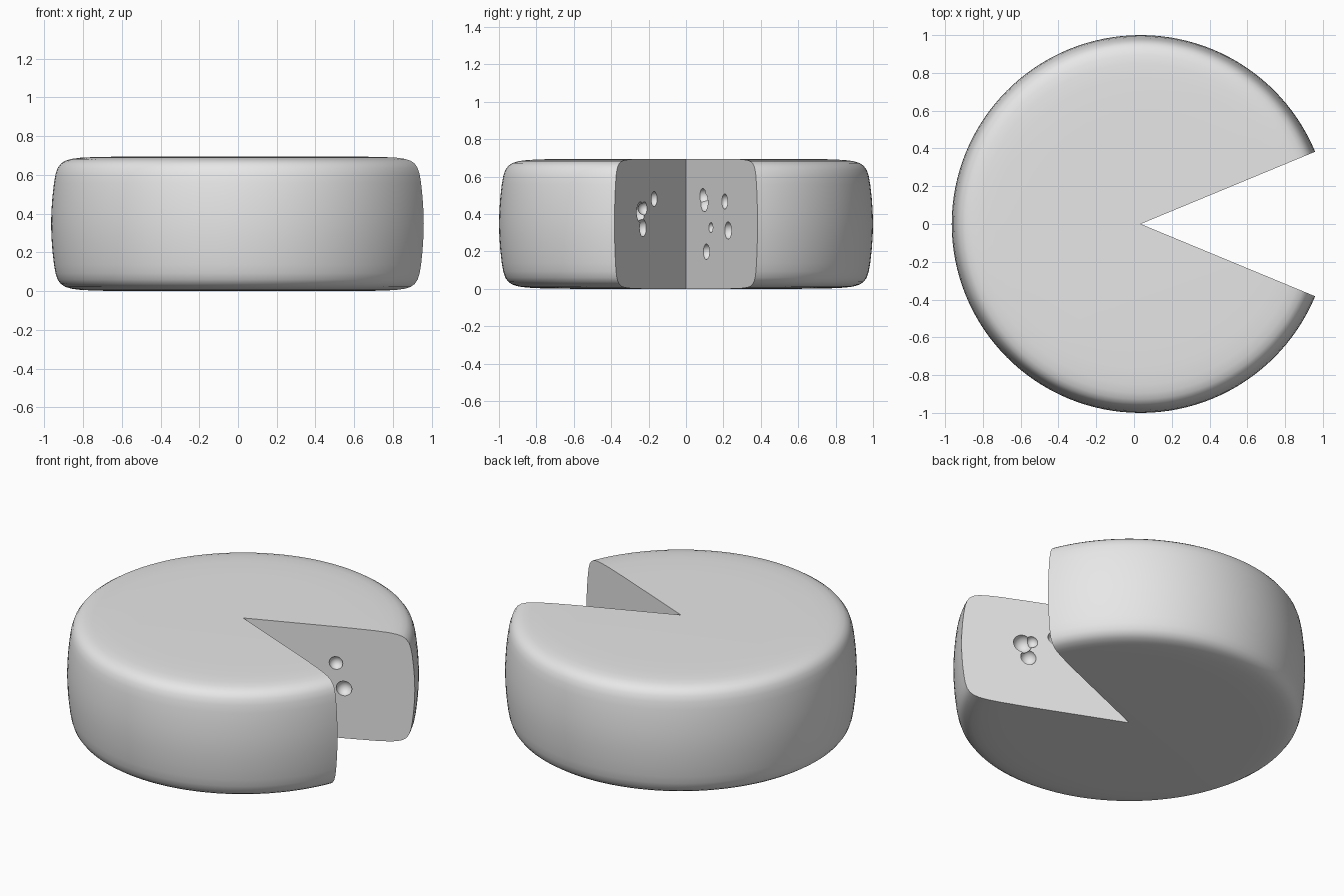
import bpy
import bmesh
from math import cos, sin, pi, radians
from mathutils import Vector

if "Cube" in bpy.data.objects:
    bpy.data.objects.remove(bpy.data.objects["Cube"], do_unlink=True)

CENTRE_X, HEIGHT, HALF_CUT, STEPS = 0.035, 0.695, radians(22.5), 112

grey = bpy.data.materials.new("cheese_grey")
grey.use_nodes = True
colour = (0.8, 0.8, 0.8, 1)
grey.diffuse_color = colour
grey.node_tree.nodes["Principled BSDF"].inputs["Base Color"].default_value = colour

# Upper half of the rounded, bulging rind profile: radius, height above the middle
upper = [(1, 0), (0.998, 0.07), (0.993, 0.14), (0.985, 0.21), (0.977, 0.255),
         (0.966, 0.288), (0.95, 0.31), (0.928, 0.325), (0.895, 0.335),
         (0.85, 0.341), (0.77, 0.345), (0.6, 0.3475)]
profile = [(r, -z) for r, z in reversed(upper[1:])] + upper

# Wheel: profile swept around the axis, leaving a wedge open towards +x
bm = bmesh.new()
low = bm.verts.new((CENTRE_X, 0, 0))
high = bm.verts.new((CENTRE_X, 0, HEIGHT))
columns = []
for i in range(STEPS + 1):
    a = HALF_CUT + (2 * pi - 2 * HALF_CUT) * i / STEPS
    columns.append([bm.verts.new((CENTRE_X + r * cos(a), r * sin(a), HEIGHT / 2 + z))
                    for r, z in profile])
for a, b in zip(columns, columns[1:]):
    for j in range(len(profile) - 1):
        bm.faces.new((a[j], b[j], b[j + 1], a[j + 1]))
    bm.faces.new((low, b[0], a[0]))
    bm.faces.new((high, a[-1], b[-1]))
# Flat cut faces
for column in (columns[0], columns[-1]):
    bm.faces.new([low] + column + [high])
bmesh.ops.recalc_face_normals(bm, faces=bm.faces)
mesh = bpy.data.meshes.new("cheese_wheel")
bm.to_mesh(mesh)
bm.free()
mesh.materials.append(grey)
wheel = bpy.data.objects.new("cheese_wheel", mesh)
bpy.context.collection.objects.link(wheel)
bpy.context.view_layer.objects.active = wheel
wheel.select_set(True)

# Round holes in the cut faces: y, z, radius
holes = [(-0.17, 0.48, 0.04), (-0.243, 0.41, 0.055), (-0.222, 0.43, 0.035),
         (-0.23, 0.325, 0.046), (-0.102, 0.337, 0.052), (-0.124, 0.19, 0.038),
         (0.09, 0.495, 0.042), (0.098, 0.462, 0.05), (0.207, 0.467, 0.04),
         (0.133, 0.327, 0.027), (0.225, 0.312, 0.046), (0.109, 0.198, 0.042)]
for y, z, radius in holes:
    x = CENTRE_X + abs(y) * cos(HALF_CUT) / sin(HALF_CUT)
    bm = bmesh.new()
    bmesh.ops.create_uvsphere(bm, u_segments=24, v_segments=14, radius=radius)
    bmesh.ops.translate(bm, verts=bm.verts, vec=Vector((x, y, z)))
    ball_mesh = bpy.data.meshes.new("hole_cutter")
    bm.to_mesh(ball_mesh)
    bm.free()
    ball_mesh.materials.append(grey)
    ball = bpy.data.objects.new("hole_cutter", ball_mesh)
    ball.hide_render = True
    bpy.context.collection.objects.link(ball)
    cut = wheel.modifiers.new("hole", "BOOLEAN")
    cut.operation = "DIFFERENCE"
    cut.solver = "EXACT"
    cut.object = ball
    bpy.ops.object.modifier_apply(modifier=cut.name)
    bpy.data.objects.remove(ball, do_unlink=True)

bpy.ops.object.shade_smooth_by_angle(angle=radians(35))
